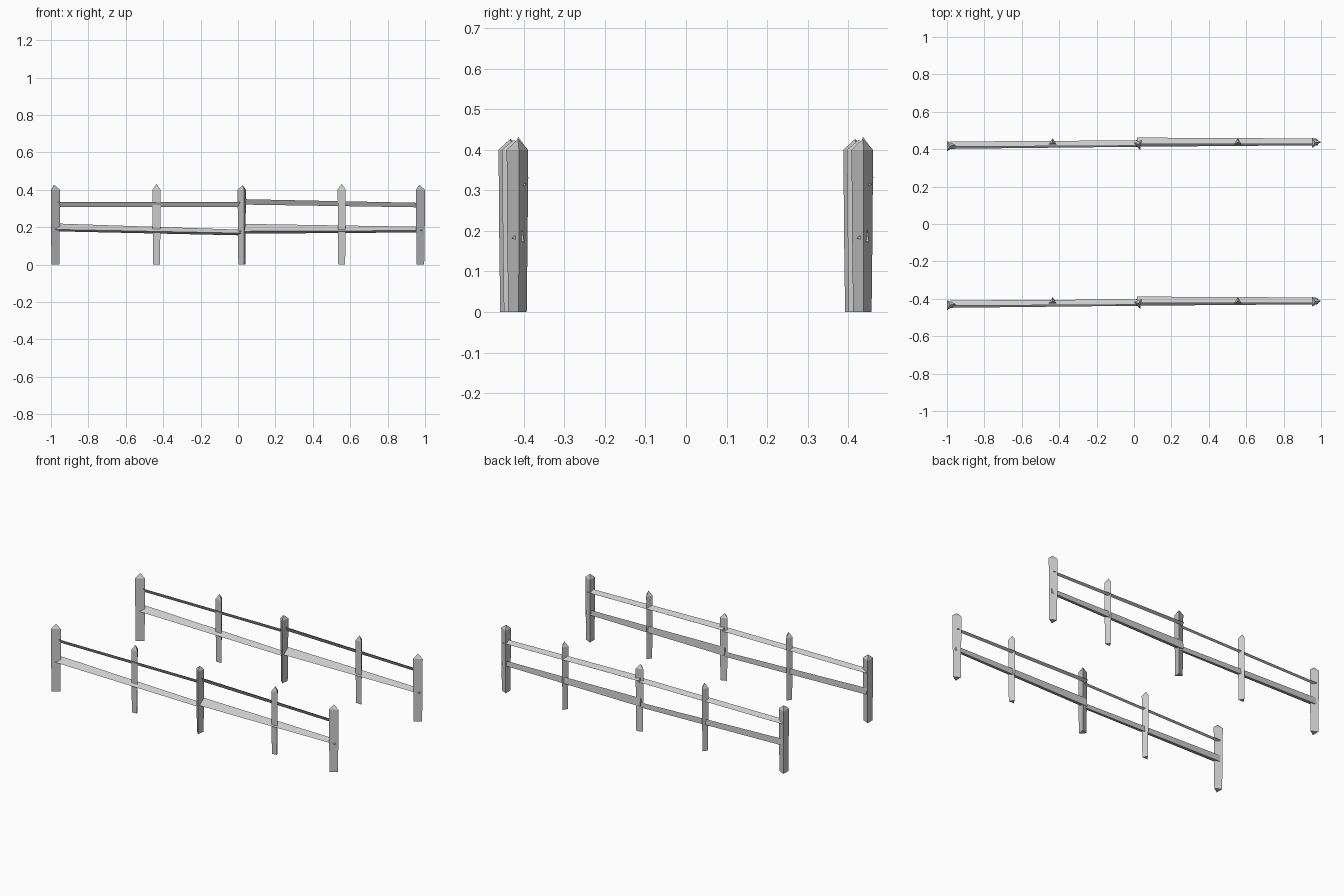
import bpy
import bmesh

if "Cube" in bpy.data.objects:
    bpy.data.objects.remove(bpy.data.objects["Cube"])


def make(name, rings, tip, dy):
    # Skin three-sided rings, closing the far end with a face or a point
    bm = bmesh.new()
    loops = [[bm.verts.new((x, y + dy, z)) for x, y, z in r] for r in rings]
    for a, b in zip(loops, loops[1:]):
        for i in range(3):
            j = (i + 1) % 3
            bm.faces.new((a[i], a[j], b[j], b[i]))
    bm.faces.new(loops[0])
    e = loops[-1]
    if tip is None:
        bm.faces.new(e)
    else:
        t = bm.verts.new((tip[0], tip[1] + dy, tip[2]))
        for i in range(3):
            bm.faces.new((e[i], e[(i + 1) % 3], t))
    bmesh.ops.recalc_face_normals(bm, faces=bm.faces)
    me = bpy.data.meshes.new(name)
    bm.to_mesh(me)
    bm.free()
    bpy.context.collection.objects.link(bpy.data.objects.new(name, me))


def post(name, height, tri, dy):
    # Split-log post: triangular, narrower at the foot, pointed on top
    cx = sum(p[0] for p in tri) / 3
    cy = sum(p[1] for p in tri) / 3

    def ring(z, s):
        return [(cx + (x - cx) * s, cy + (y - cy) * s, z) for x, y in tri]
    make(name, [ring(0, .86), ring(.2, .95), ring(.40, 1)], (cx, cy, height), dy)


def rail(name, x0, tri0, x1, tri1, dy):
    # Triangular rail between two (y, z) sections
    make(name, [[(x0, y, z) for y, z in tri0], [(x1, y, z) for y, z in tri1]], None, dy)


# Post heights and footprints (x, y) relative to the fence line
posts = {
    "left_post": (.427, [(-1, -.037), (-.951, -.004), (-1, .018)]),
    "left_middle_post": (.432, [(-.457, 0), (-.414, 0), (-.435, .034)]),
    "centre_post": (.425, [(-.002, .008), (.033, -.028), (.042, .024)]),
    "right_middle_post": (.432, [(.533, 0), (.576, 0), (.555, .034)]),
    "right_post": (.427, [(.952, -.017), (1, .013), (.953, .036)]),
}

# Rails: start x, start section, end x, end section
rails = {
    "upper_left_rail": (-.985, [(-.012, .335), (.002, .309), (.016, .317)],
                        .025, [(-.006, .335), (.008, .309), (.022, .317)]),
    "upper_right_rail": (.015, [(.003, .35), (.018, .321), (.037, .332)],
                         .975, [(.003, .330), (.016, .306), (.032, .315)]),
    "lower_left_rail": (-.985, [(-.023, .188), (.01, .22), (.012, .178)],
                        .03, [(-.012, .168), (.015, .186), (.018, .156)]),
    "lower_right_rail": (.01, [(-.012, .178), (.021, .218), (.025, .165)],
                         .985, [(-.004, .182), (.022, .202), (.026, .172)]),
}

# Two parallel fences
for side, dy in (("front", -.425), ("back", .425)):
    for n, (height, tri) in posts.items():
        post(f"{side}_{n}", height, tri, dy)
    for n, args in rails.items():
        rail(f"{side}_{n}", *args, dy)
